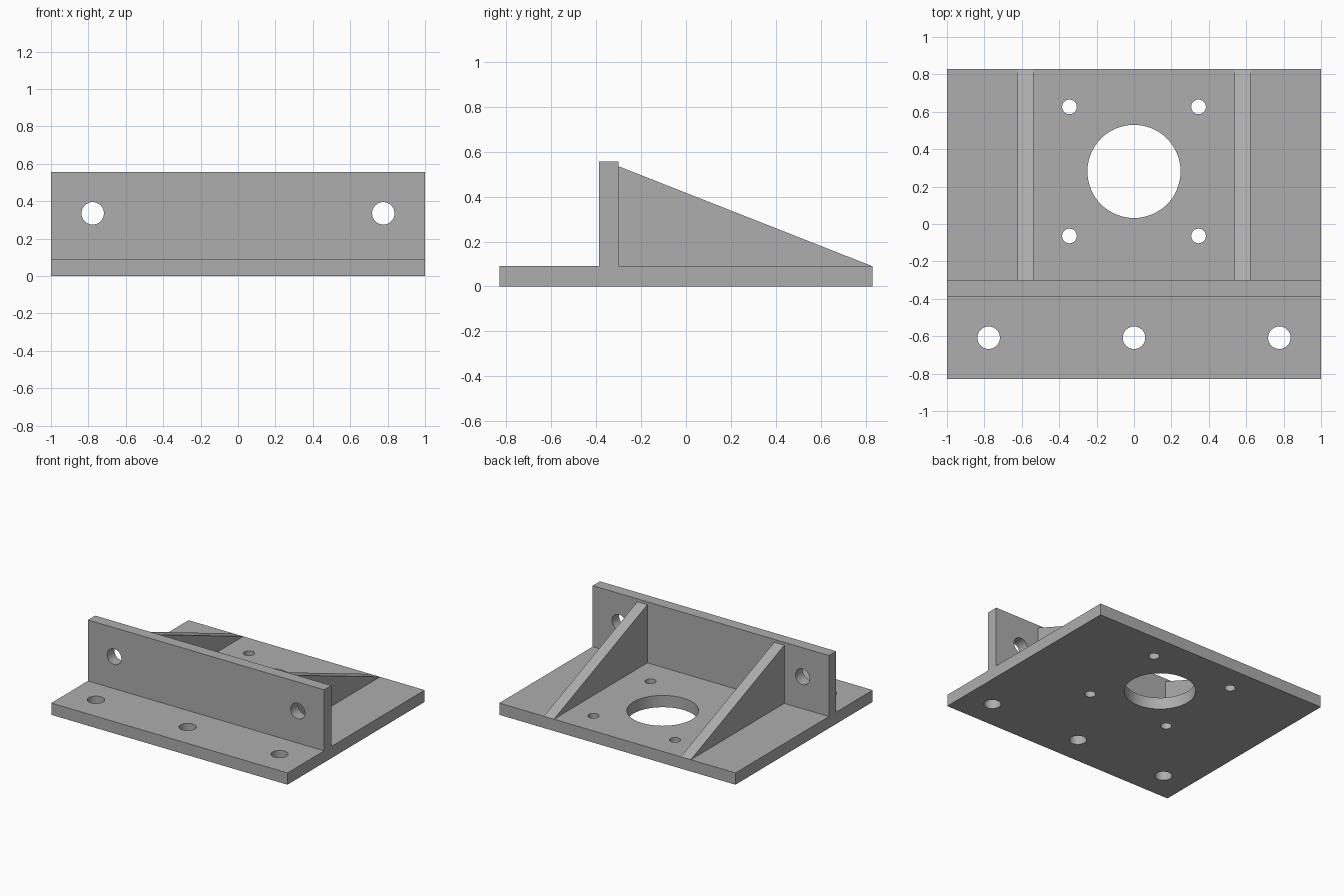
import bpy
import bmesh
from math import radians
from mathutils import Matrix, Vector

if "Cube" in bpy.data.objects:
    bpy.data.objects.remove(bpy.data.objects["Cube"])

HALF_W, HALF_D = 1.0, 0.83
PLATE_T, WALL_TOP = 0.09, 0.557
WALL_FRONT, WALL_BACK = -0.387, -0.3

# Single grey material
grey = bpy.data.materials.new("plain grey")
grey.use_nodes = True
colour = (0.42, 0.42, 0.42, 1)
grey.diffuse_color = colour
grey.node_tree.nodes["Principled BSDF"].inputs["Base Color"].default_value = colour


def finish(name, bm):
    bmesh.ops.recalc_face_normals(bm, faces=bm.faces)
    mesh = bpy.data.meshes.new(name)
    bm.to_mesh(mesh)
    bm.free()
    mesh.materials.append(grey)
    obj = bpy.data.objects.new(name, mesh)
    bpy.context.collection.objects.link(obj)
    return obj


def prism(name, profile, x0, x1):
    """Extrude a (y, z) side profile from x0 to x1."""
    bm = bmesh.new()
    face = bm.faces.new([bm.verts.new((x0, y, z)) for y, z in profile])
    ext = bmesh.ops.extrude_face_region(bm, geom=[face])["geom"]
    verts = [v for v in ext if isinstance(v, bmesh.types.BMVert)]
    bmesh.ops.translate(bm, verts=verts, vec=(x1 - x0, 0, 0))
    return finish(name, bm)


def drill(obj, holes, tilt=0):
    """Cut round through holes, each given as (centre, radius)."""
    bm = bmesh.new()
    for centre, radius in holes:
        place = Matrix.Translation(Vector(centre)) @ Matrix.Rotation(tilt, 4, "X")
        bmesh.ops.create_cone(bm, cap_ends=True, segments=64, radius1=radius,
                              radius2=radius, depth=0.3, matrix=place)
    cutter = finish("hole_cutter", bm)
    cutter.hide_render = True
    mod = obj.modifiers.new("holes", "BOOLEAN")
    mod.operation, mod.solver, mod.object = "DIFFERENCE", "EXACT", cutter
    bpy.ops.object.select_all(action="DESELECT")
    obj.select_set(True)
    bpy.context.view_layer.objects.active = obj
    bpy.ops.object.modifier_apply(modifier=mod.name)
    bpy.data.objects.remove(cutter)
    bpy.ops.object.shade_smooth_by_angle(angle=radians(30))


# Base plate: front mounting row, large bore and its four bolt holes
base = prism("base_plate", [(-HALF_D, 0), (HALF_D, 0), (HALF_D, PLATE_T),
                            (-HALF_D, PLATE_T)], -HALF_W, HALF_W)
bore_y, bolt = 0.281, 0.345
holes = [((x, -0.608, PLATE_T / 2), 0.06) for x in (-0.777, 0, 0.777)]
holes.append(((0, bore_y, PLATE_T / 2), 0.249))
holes += [((sx * bolt, bore_y + sy * bolt, PLATE_T / 2), 0.039)
          for sx in (-1, 1) for sy in (-1, 1)]
drill(base, holes)

# Upright wall with one hole near each end
wall = prism("upright_wall", [(WALL_FRONT, PLATE_T), (WALL_BACK, PLATE_T),
                              (WALL_BACK, WALL_TOP), (WALL_FRONT, WALL_TOP)],
             -HALF_W, HALF_W)
wall_mid = (WALL_FRONT + WALL_BACK) / 2
drill(wall, [((x, wall_mid, 0.335), 0.06) for x in (-0.777, 0.777)], radians(90))

# Triangular ribs bracing the back of the wall
rib = [(WALL_BACK, PLATE_T), (HALF_D, PLATE_T), (WALL_BACK, 0.535)]
for name, side in (("right_rib", -1), ("left_rib", 1)):
    prism(name, rib, side * 0.537, side * 0.622)
